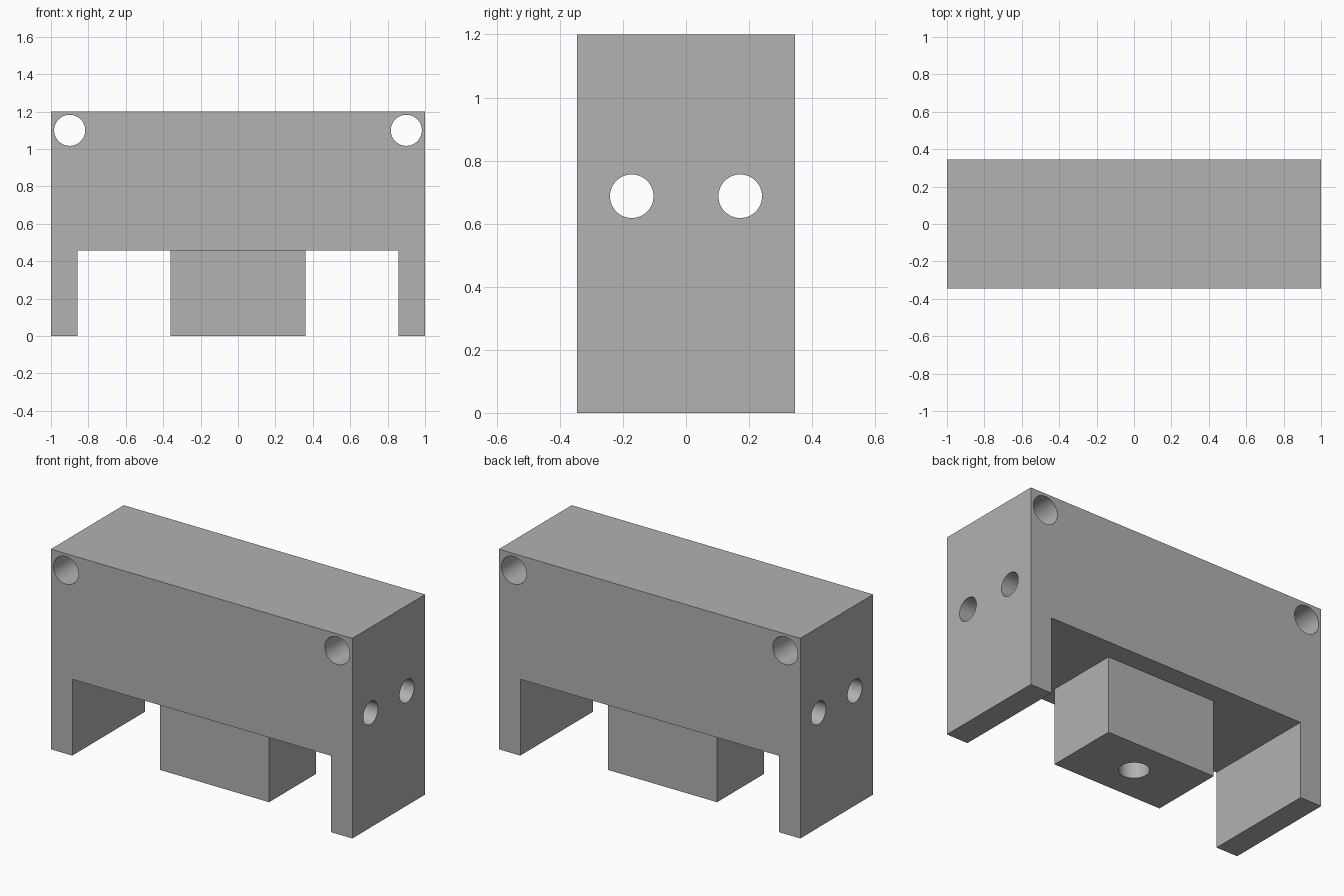
import bpy, bmesh
from math import pi, radians
from mathutils import Matrix

cube = bpy.data.objects.get("Cube")
if cube:
    bpy.data.objects.remove(cube, do_unlink=True)

HEIGHT, HALF_DEPTH = 1.2, 0.345
LEG_INNER, ARCH = 0.858, 0.458

grey = bpy.data.materials.new("light grey")
grey.use_nodes = True
colour = (0.445, 0.445, 0.445, 1)
grey.diffuse_color = colour
grey.node_tree.nodes["Principled BSDF"].inputs["Base Color"].default_value = colour


def add_object(name, bm):
    bmesh.ops.recalc_face_normals(bm, faces=bm.faces)
    mesh = bpy.data.meshes.new(name)
    bm.to_mesh(mesh)
    bm.free()
    mesh.materials.append(grey)
    ob = bpy.data.objects.new(name, mesh)
    bpy.context.collection.objects.link(ob)
    return ob


def extruded(name, profile, half_depth):
    """Extrude an x-z profile evenly along y."""
    bm = bmesh.new()
    face = bm.faces.new([bm.verts.new((x, -half_depth, z)) for x, z in profile])
    out = bmesh.ops.extrude_face_region(bm, geom=[face])
    verts = [v for v in out["geom"] if isinstance(v, bmesh.types.BMVert)]
    bmesh.ops.translate(bm, verts=verts, vec=(0, 2 * half_depth, 0))
    return add_object(name, bm)


def cylinder(name, centre, radius, length, axis):
    turn = {"X": Matrix.Rotation(pi / 2, 4, "Y"),
            "Y": Matrix.Rotation(pi / 2, 4, "X"),
            "Z": Matrix()}[axis]
    bm = bmesh.new()
    bmesh.ops.create_cone(bm, cap_ends=True, segments=64, radius1=radius,
                          radius2=radius, depth=length,
                          matrix=Matrix.Translation(centre) @ turn)
    return add_object(name, bm)


def combine(target, tool, operation):
    tool.hide_render = True
    mod = target.modifiers.new(tool.name, "BOOLEAN")
    mod.object, mod.operation, mod.solver = tool, operation, "EXACT"
    bpy.context.view_layer.objects.active = target
    bpy.ops.object.modifier_apply(modifier=mod.name)
    bpy.data.objects.remove(tool, do_unlink=True)


# Bridge-shaped housing with a leg at each end
half = [(LEG_INNER, ARCH), (LEG_INNER, 0), (1, 0), (1, HEIGHT)]
body = extruded("bracket_body", half + [(-x, z) for x, z in reversed(half)], HALF_DEPTH)

# Central block hanging below, rooted inside the housing
block = extruded("centre_block", [(-0.362, 0), (0.362, 0), (0.362, 0.6), (-0.362, 0.6)], 0.222)
combine(body, block, "UNION")

# Mounting holes front to back, and bores from end to end
for side in (-1, 1):
    combine(body, cylinder("mounting_hole", (side * 0.9, 0, 1.1), 0.083, 1, "Y"), "DIFFERENCE")
    combine(body, cylinder("long_bore", (0, side * 0.172, 0.687), 0.069, 3, "X"), "DIFFERENCE")

# Blind hole up into the centre block
combine(body, cylinder("blind_hole", (0, 0, 0), 0.082, 2 * ARCH, "Z"), "DIFFERENCE")

bpy.ops.object.select_all(action="DESELECT")
body.select_set(True)
bpy.context.view_layer.objects.active = body
bpy.ops.object.shade_smooth_by_angle(angle=radians(30))
